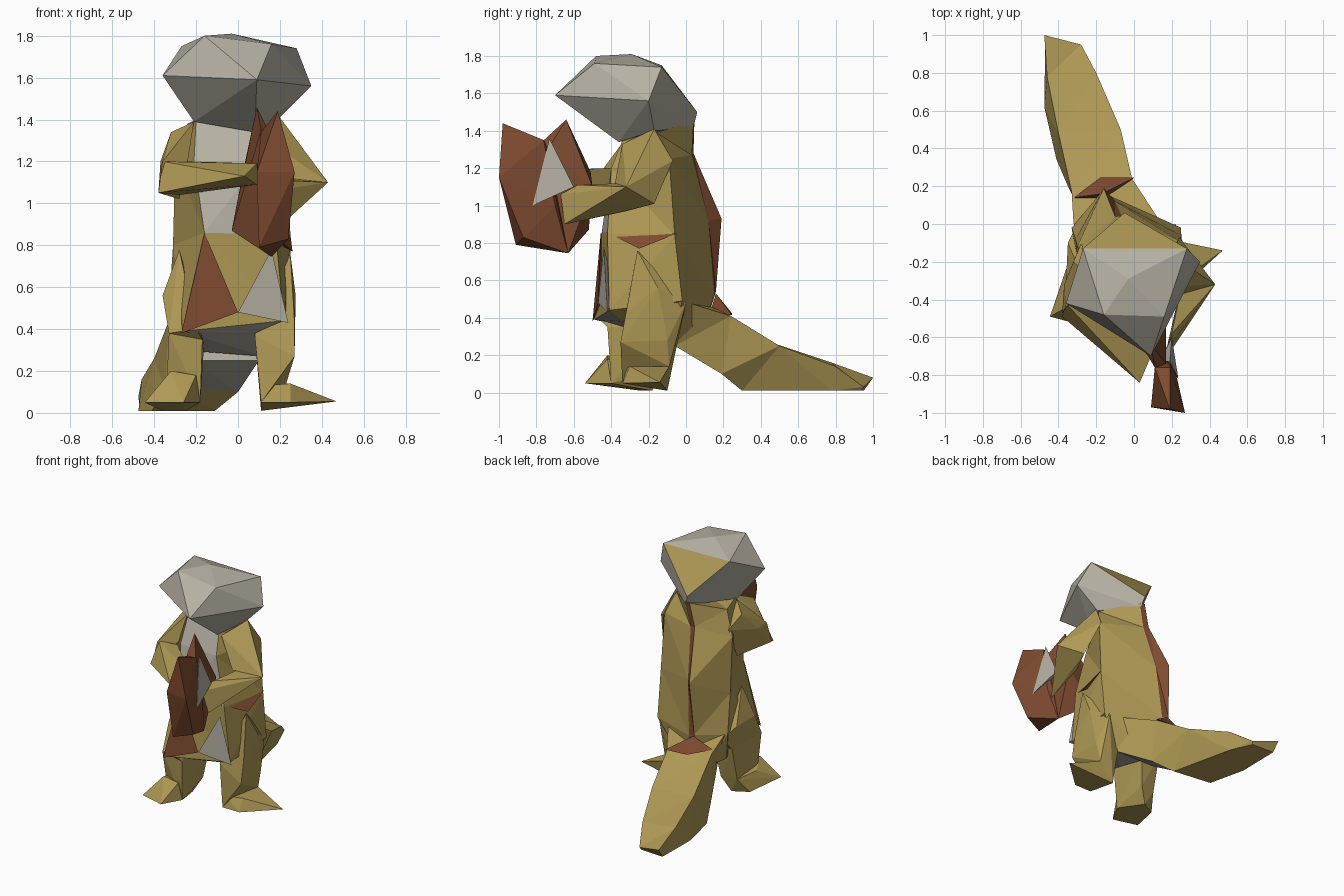
import bpy, bmesh
from mathutils import Vector


def material(name, rgb):
    m = bpy.data.materials.new(name)
    m.diffuse_color = (*rgb, 1)
    return m


GOLD, BROWN, GREY = 0, 1, 2
MATS = [material("gold", (0.43, 0.318, 0.091)), material("brown", (0.21, 0.07, 0.03)),
        material("grey", (0.47, 0.44, 0.37))]


def finish(name, bm):
    bmesh.ops.recalc_face_normals(bm, faces=bm.faces)
    me = bpy.data.meshes.new(name)
    bm.to_mesh(me)
    bm.free()
    for m in MATS:
        me.materials.append(m)
    ob = bpy.data.objects.new(name, me)
    bpy.context.collection.objects.link(ob)
    return ob


def hull(name, points, colour=GOLD, patches=()):
    """Faceted solid; patches recolour the faces that look along a direction."""
    bm = bmesh.new()
    vs = [bm.verts.new(p) for p in points]
    bmesh.ops.convex_hull(bm, input=vs)
    loose = [v for v in bm.verts if not v.link_faces]
    bmesh.ops.delete(bm, geom=loose, context='VERTS')
    bm.normal_update()
    for f in bm.faces:
        f.material_index = colour
        for direction, col in patches:
            if f.normal.dot(Vector(direction).normalized()) > 0.8:
                f.material_index = col
    return finish(name, bm)


def loft(name, rings, patches={}):
    """Skin through rings; patches maps (segment, side) to a colour."""
    bm = bmesh.new()
    vs = [[bm.verts.new(p) for p in r] for r in rings]
    n = len(rings[0])
    for i in range(len(rings) - 1):
        for j in range(n):
            k = (j + 1) % n
            f = bm.faces.new((vs[i][j], vs[i][k], vs[i + 1][k], vs[i + 1][j]))
            f.material_index = patches.get((i, j), GOLD)
    bm.faces.new(vs[0]).material_index = GREY      # underside
    bm.faces.new(vs[-1])
    bmesh.ops.triangulate(bm, faces=bm.faces)
    return finish(name, bm)


# Head
hull("head", [(0.09, -0.70, 1.59), (-0.36, -0.42, 1.61), (-0.16, -0.48, 1.80),
              (0.16, -0.49, 1.76), (-0.03, -0.29, 1.81), (0.28, -0.13, 1.74),
              (0.35, -0.20, 1.56), (-0.27, -0.13, 1.75), (-0.05, 0.06, 1.50),
              (-0.03, 0.04, 1.42), (-0.21, -0.31, 1.39), (0.08, -0.36, 1.34),
              (0.19, -0.17, 1.40)],
     GREY, [((0, 0.9, 0.5), GOLD)])

# Torso rings: front left, front right, right, back right, back left, left
loft("torso", [
    [(-0.17, -0.36, 0.36), (0.08, -0.34, 0.38), (0.12, -0.07, 0.27),
     (0.00, 0.06, 0.28), (-0.22, 0.08, 0.28), (-0.28, -0.08, 0.30)],
    [(-0.26, -0.49, 0.39), (0.22, -0.41, 0.44), (0.25, -0.02, 0.49),
     (-0.13, 0.15, 0.52), (-0.18, 0.16, 0.54), (-0.33, -0.02, 0.51)],
    [(-0.16, -0.45, 0.86), (0.18, -0.42, 0.85), (0.25, -0.06, 0.84),
     (-0.10, 0.12, 0.92), (-0.16, 0.19, 0.93), (-0.31, -0.08, 0.80)],
    [(-0.21, -0.38, 1.20), (0.10, -0.40, 1.20), (0.24, -0.09, 1.25),
     (-0.06, 0.03, 1.27), (-0.10, 0.04, 1.28), (-0.30, -0.12, 1.20)],
    [(-0.20, -0.30, 1.40), (0.08, -0.34, 1.35), (0.19, -0.16, 1.39),
     (-0.02, 0.04, 1.45), (-0.06, 0.045, 1.45), (-0.24, -0.14, 1.38)],
], {(2, 0): GREY, (3, 0): GREY, (1, 3): BROWN, (2, 3): BROWN, (3, 3): BROWN, (0, 0): GREY})

# Belly patches
hull("belly_patch_left", [(-0.16, -0.455, 0.86), (-0.27, -0.50, 0.38), (0.0, -0.47, 0.48),
                          (-0.15, -0.40, 0.55)], BROWN)
hull("belly_patch_right", [(0.16, -0.44, 0.78), (0.0, -0.47, 0.48), (0.24, -0.42, 0.43),
                           (0.13, -0.38, 0.55)], GREY)
hull("waist_patch", [(0.16, -0.43, 0.86), (0.25, -0.05, 0.85), (0.26, -0.25, 0.77),
                     (0.15, -0.24, 0.83)], BROWN)

# Tail rings: top left, top right, bottom right, bottom left
loft("tail", [
    [(-0.32, 0.00, 0.52), (0.16, -0.02, 0.49), (0.10, -0.06, 0.25), (-0.22, -0.06, 0.25)],
    [(-0.33, 0.17, 0.44), (-0.01, 0.24, 0.41), (0.00, 0.19, 0.10), (-0.35, 0.20, 0.12)],
    [(-0.40, 0.48, 0.26), (-0.07, 0.50, 0.25), (-0.11, 0.30, 0.01), (-0.41, 0.34, 0.01)],
    [(-0.46, 0.78, 0.16), (-0.20, 0.80, 0.14), (-0.22, 0.78, 0.01), (-0.475, 0.62, 0.01)],
    [(-0.475, 1.00, 0.08), (-0.28, 0.95, 0.03), (-0.29, 0.94, 0.01), (-0.47, 0.95, 0.01)],
], {(0, 2): GREY})
hull("tail_patch", [(-0.32, 0.14, 0.46), (0.0, 0.245, 0.415), (-0.18, 0.245, 0.425),
                    (-0.17, 0.16, 0.53), (-0.15, 0.12, 0.4)], BROWN)

# Legs taper from a pointed hip to the ankle
hull("right_leg", [(0.25, -0.26, 0.76), (0.22, 0.00, 0.48), (0.275, -0.15, 0.56),
                   (0.27, -0.32, 0.43), (0.08, -0.33, 0.37), (0.27, -0.35, 0.27),
                   (0.26, -0.10, 0.28), (0.09, -0.06, 0.30), (0.23, -0.09, 0.14),
                   (0.11, -0.34, 0.05), (0.11, -0.10, 0.01)])
hull("left_thigh", [(-0.28, -0.26, 0.78), (-0.36, -0.30, 0.56), (-0.35, -0.10, 0.55),
                    (-0.30, 0.00, 0.48), (-0.20, -0.47, 0.40), (-0.33, -0.42, 0.38),
                    (-0.17, -0.42, 0.35), (-0.31, -0.10, 0.37), (-0.16, -0.10, 0.36)])
hull("left_shin", [(-0.33, -0.42, 0.38), (-0.17, -0.42, 0.35), (-0.31, -0.10, 0.37),
                   (-0.16, -0.10, 0.36), (-0.34, -0.36, 0.14), (-0.18, -0.40, 0.05),
                   (-0.31, -0.16, 0.12), (-0.19, -0.14, 0.12), (-0.25, -0.18, 0.01)])

# Feet
hull("right_foot", [(0.11, -0.34, 0.05), (0.11, -0.10, 0.01), (0.47, -0.14, 0.055),
                    (0.25, -0.34, 0.05), (0.23, -0.09, 0.14), (0.12, -0.32, 0.13),
                    (0.25, -0.30, 0.14)])
hull("left_foot", [(-0.445, -0.49, 0.05), (-0.26, -0.54, 0.05), (-0.18, -0.40, 0.05),
                   (-0.36, -0.24, 0.01), (-0.25, -0.18, 0.01), (-0.36, -0.32, 0.14),
                   (-0.31, -0.16, 0.12), (-0.20, -0.42, 0.18), (-0.32, -0.42, 0.20)])

# Arms
hull("left_upper_arm", [(-0.21, -0.30, 1.39), (-0.32, -0.20, 1.34), (-0.28, -0.10, 1.25),
                        (-0.37, -0.32, 1.20), (-0.38, -0.47, 1.05), (-0.36, -0.44, 1.20),
                        (-0.24, -0.36, 1.20), (-0.28, -0.20, 1.02)])
hull("left_forearm", [(-0.38, -0.49, 1.05), (-0.36, -0.42, 1.20), (-0.28, -0.30, 1.04),
                      (-0.22, -0.40, 1.20), (0.03, -0.84, 1.13), (0.09, -0.70, 1.19),
                      (0.09, -0.70, 1.09)])
hull("right_upper_arm", [(0.20, -0.17, 1.41), (0.24, -0.07, 1.24), (0.10, -0.34, 1.33),
                         (0.27, -0.24, 1.25), (0.43, -0.32, 1.10), (0.31, -0.17, 1.01),
                         (0.22, -0.38, 1.12)])
hull("right_forearm", [(0.43, -0.32, 1.10), (0.31, -0.17, 1.01), (0.25, -0.34, 1.12),
                       (0.20, -0.58, 1.11), (0.17, -0.67, 1.06), (0.21, -0.65, 0.90),
                       (0.25, -0.32, 0.97)])

# Held bundle: two lobes meeting at a notch
hull("bundle_front", [(0.19, -0.98, 1.44), (0.09, -0.97, 1.15), (0.27, -1.0, 1.15),
                      (0.10, -0.91, 0.79), (0.24, -0.87, 0.83), (0.11, -0.76, 1.34),
                      (0.19, -0.76, 1.35), (0.16, -0.63, 0.745), (0.20, -0.70, 1.0)], BROWN)
hull("bundle_back", [(0.11, -0.76, 1.35), (0.09, -0.64, 1.46), (0.03, -0.51, 1.18),
                     (0.17, -0.50, 1.10), (0.16, -0.63, 0.745), (-0.03, -0.52, 0.87),
                     (0.17, -0.74, 1.30)], BROWN)
hull("bundle_panel", [(0.19, -0.73, 1.36), (0.235, -0.82, 1.0), (0.20, -0.60, 1.10),
                      (0.14, -0.72, 1.10)], GREY)
